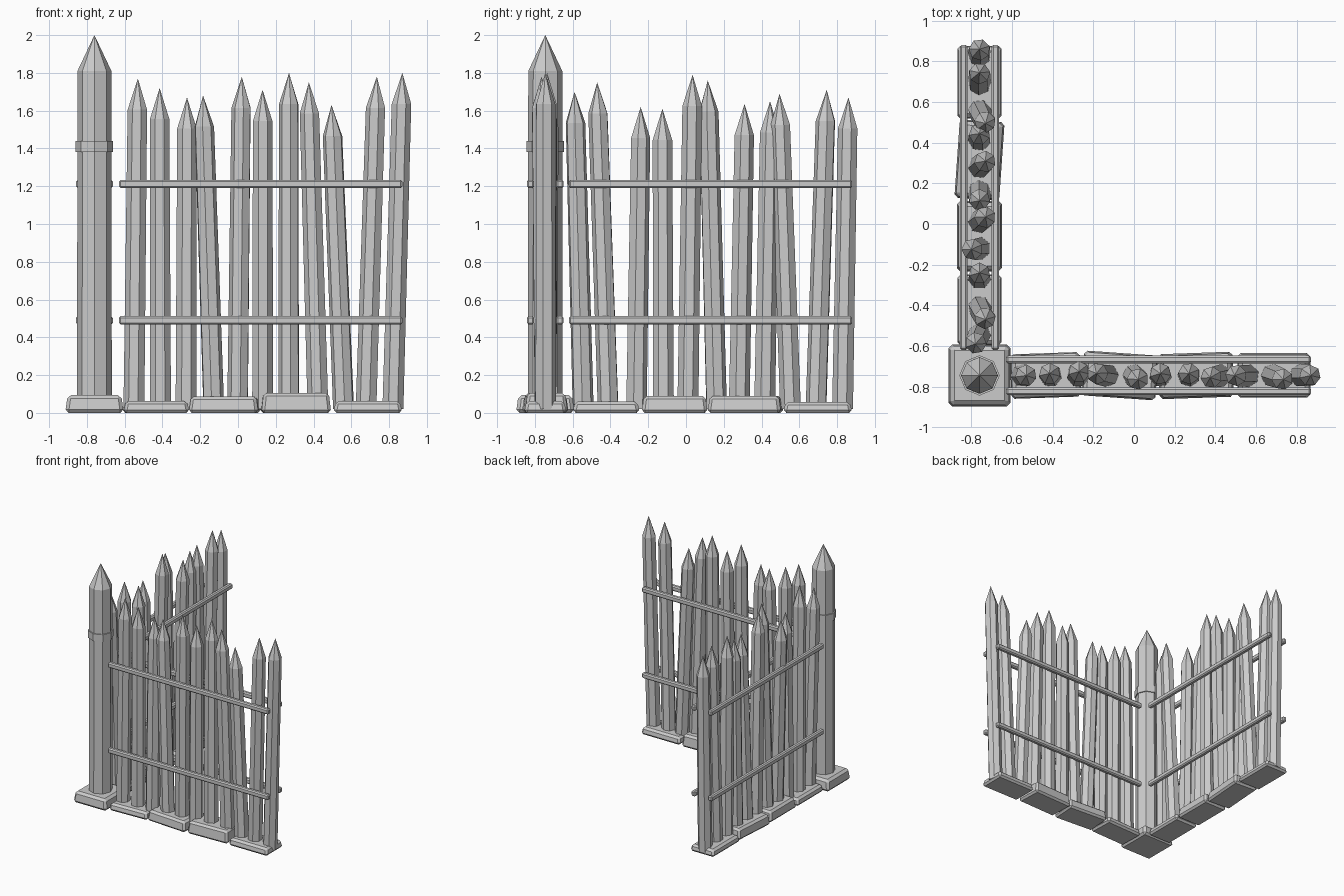
import bpy, bmesh, random
from math import sin, cos, pi, radians
from mathutils import Matrix, Vector

if "Cube" in bpy.data.objects:
    bpy.data.objects.remove(bpy.data.objects["Cube"])

random.seed(4)
CX, CY = -0.76, -0.745      # corner where the two fence runs meet


def finish(name, bm, bevel=0.0):
    bmesh.ops.recalc_face_normals(bm, faces=bm.faces)
    mesh = bpy.data.meshes.new(name)
    bm.to_mesh(mesh)
    bm.free()
    ob = bpy.data.objects.new(name, mesh)
    bpy.context.collection.objects.link(ob)
    if bevel:
        mod = ob.modifiers.new("bevel", "BEVEL")
        mod.width, mod.segments = bevel, 1
    return ob


def prism(name, rings, sides, turn=0.0):
    """Loft n-gon rings (centre, radius); a zero radius closes to a point."""
    bm = bmesh.new()
    prev = None
    for c, r in rings:
        if r == 0:
            tip = bm.verts.new(c)
            for i in range(sides):
                bm.faces.new((prev[i], prev[(i + 1) % sides], tip))
            return finish(name, bm)
        ring = [bm.verts.new(Vector(c) + Vector((r * cos(turn + 2 * pi * i / sides),
                r * sin(turn + 2 * pi * i / sides), 0))) for i in range(sides)]
        if prev:
            for i in range(sides):
                j = (i + 1) % sides
                bm.faces.new((prev[i], prev[j], ring[j], ring[i]))
        else:
            bm.faces.new(ring[::-1])
        prev = ring
    bm.faces.new(prev)
    return finish(name, bm)


def box(name, centre, size, bevel, yaw=0.0, inset=0.0):
    """Bevelled box whose top face may be inset for a sloped stone."""
    bm = bmesh.new()
    bmesh.ops.create_cube(bm, size=1)
    for v in bm.verts:
        v.co = Vector([a * b for a, b in zip(v.co, size)])
        if v.co.z > 0:
            v.co.x -= inset * (1 if v.co.x > 0 else -1)
            v.co.y -= inset * (1 if v.co.y > 0 else -1)
    bm.transform(Matrix.Translation(centre) @ Matrix.Rotation(radians(yaw), 4, "Z"))
    return finish(name, bm, bevel)


# Corner post, its band and footing
prism("corner_post", [((CX, CY, 0.05), 0.092), ((CX, CY, 1.81), 0.09), ((CX, CY, 2.0), 0)], 8)
prism("post_band", [((CX, CY, 1.38), 0.099), ((CX, CY, 1.44), 0.099)], 8)
box("post_footing", (CX, CY, 0.047), (0.31, 0.31, 0.094), 0.018, inset=0.013)

# Each run: stakes (base along, tip along, tip across, tip height) and
# stones (start, end, height, yaw)
front_stakes = [
    (-0.55, -0.53, 0.00, 1.77), (-0.41, -0.415, 0.01, 1.72), (-0.275, -0.27, 0.02, 1.67),
    (-0.13, -0.185, 0.01, 1.68), (0.0, 0.02, -0.02, 1.78), (0.13, 0.13, 0.01, 1.71),
    (0.27, 0.27, 0.01, 1.80), (0.425, 0.375, -0.01, 1.75), (0.56, 0.495, 0.00, 1.63),
    (0.68, 0.735, -0.02, 1.78), (0.82, 0.87, 0.00, 1.80)]
side_stakes = [
    (-0.545, -0.59, -0.02, 1.70), (-0.41, -0.47, 0.03, 1.75), (-0.265, -0.24, 0.00, 1.62),
    (-0.12, -0.125, -0.04, 1.61), (0.01, 0.035, 0.03, 1.79), (0.16, 0.115, 0.00, 1.76),
    (0.28, 0.31, 0.03, 1.635), (0.415, 0.445, 0.00, 1.65), (0.555, 0.495, 0.03, 1.69),
    (0.69, 0.745, 0.00, 1.71), (0.83, 0.86, 0.00, 1.67)]
front_stones = [(-0.61, -0.26, 0.062, 2), (-0.255, 0.115, 0.088, -4),
                (0.12, 0.49, 0.105, 2), (0.505, 0.87, 0.062, 0)]
side_stones = [(-0.60, -0.245, 0.06, 0), (-0.235, 0.115, 0.09, 0),
               (0.12, 0.51, 0.09, -4), (0.515, 0.88, 0.058, 0)]

for run, stakes, stones in (("front", front_stakes, front_stones),
                            ("side", side_stakes, side_stones)):
    along_x = run == "front"

    def place(a, c, z):
        return Vector((a, CY + c, z)) if along_x else Vector((CX + c, a, z))

    # Sharpened leaning stakes
    for n, (a0, a1, c, h) in enumerate(stakes, 1):
        foot, tip = place(a0, 0, 0.02), place(a1, c, h)
        shoulder = foot.lerp(tip, (h - 0.165 - 0.02) / (h - 0.02))
        prism(f"{run}_stake_{n}", [(foot, 0.057), (shoulder, 0.053), (tip, 0)],
              7, random.uniform(0, 2 * pi))

    # Paired rails on both faces
    for level, z in (("lower", 0.49), ("upper", 1.212)):
        for face, c in (("outer", -0.078), ("inner", 0.078)):
            dims = (1.5, 0.038, 0.044) if along_x else (0.038, 1.5, 0.044)
            box(f"{run}_{level}_rail_{face}", place(0.12 if along_x else 0.13, c, z), dims, 0.009)

    # Footing stones
    for n, (a, b, h, yaw) in enumerate(stones, 1):
        dims = (b - a, 0.225, h) if along_x else (0.225, b - a, h)
        box(f"{run}_footing_stone_{n}", place((a + b) / 2, 0, h / 2), dims, 0.016, yaw, 0.012)
